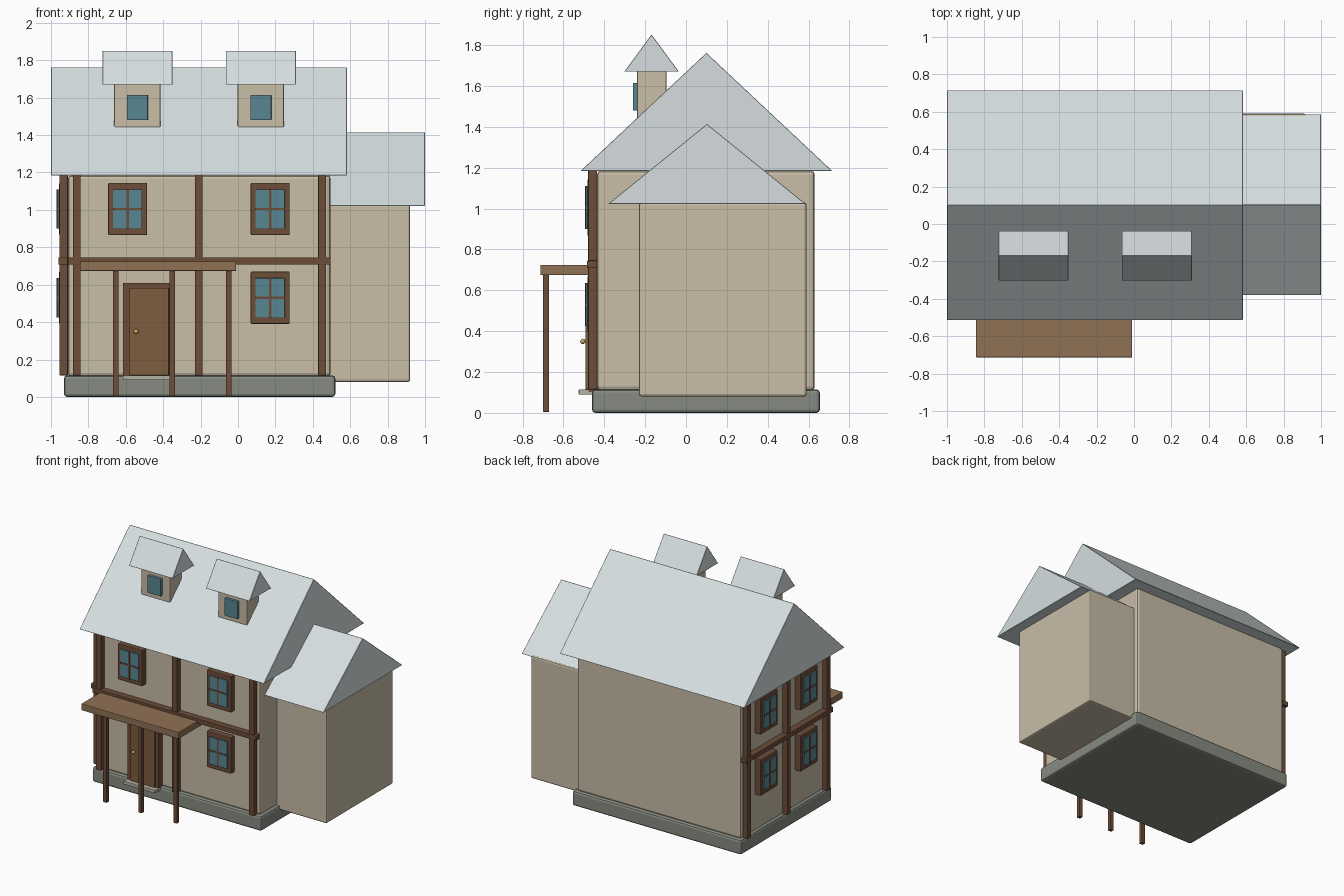
import bpy
import bmesh
from math import radians

if "Cube" in bpy.data.objects:
    bpy.data.objects.remove(bpy.data.objects["Cube"])


def material(name, rgb):
    m = bpy.data.materials.new(name)
    m.diffuse_color = (*rgb, 1)
    m.use_nodes = True
    m.node_tree.nodes["Principled BSDF"].inputs["Base Color"].default_value = m.diffuse_color
    return m


PLASTER = material("plaster", (0.58, 0.51, 0.39))
STONE = material("stone", (0.24, 0.26, 0.22))
SLATE = material("slate", (0.67, 0.73, 0.74))
TIMBER = material("timber", (0.15, 0.075, 0.04))
DOOR = material("door_wood", (0.21, 0.11, 0.05))
PORCH = material("porch_wood", (0.28, 0.165, 0.09))
GLASS = material("glass", (0.10, 0.24, 0.29))
BRASS = material("brass", (0.6, 0.42, 0.12))
STEP = material("step_stone", (0.45, 0.45, 0.36))


def finish(name, bm, mat, bevel=0.0, segments=2):
    bmesh.ops.recalc_face_normals(bm, faces=bm.faces)
    me = bpy.data.meshes.new(name)
    bm.to_mesh(me)
    bm.free()
    ob = bpy.data.objects.new(name, me)
    bpy.context.collection.objects.link(ob)
    me.materials.append(mat)
    if bevel:
        mod = ob.modifiers.new("bevel", "BEVEL")
        mod.width = bevel
        mod.segments = segments
        mod.limit_method = "ANGLE"
        mod.angle_limit = radians(30)
    return ob


def box(name, x, y, z, mat, bevel=0.003):
    """Box from (min, max) ranges."""
    bm = bmesh.new()
    bmesh.ops.create_cube(bm, size=1)
    for v in bm.verts:
        v.co = [r[0] + (c + 0.5) * (r[1] - r[0]) for r, c in zip((x, y, z), v.co)]
    return finish(name, bm, mat, bevel)


def gable(name, x, y, z, mat):
    """Closed triangular roof with its ridge along x."""
    bm = bmesh.new()
    profile = [(y[0], z[0]), (y[1], z[0]), ((y[0] + y[1]) / 2, z[1])]
    face = bm.faces.new([bm.verts.new((x[0], a, b)) for a, b in profile])
    ext = bmesh.ops.extrude_face_region(bm, geom=[face], use_keep_orig=True)
    for v in ext["geom"]:
        if isinstance(v, bmesh.types.BMVert):
            v.co.x = x[1]
    return finish(name, bm, mat, 0.002, 1)


FRONT, LEFT = -0.435, -0.91


def on_wall(side, name, u, d, z, mat, bevel=0.003):
    """Box on the front or left wall: u along the wall, d = depth range outward."""
    if side == "front":
        return box(name, u, (FRONT - d[1], FRONT - d[0]), z, mat, bevel)
    return box(name, (LEFT - d[1], LEFT - d[0]), u, z, mat, bevel)


def window(side, name, u, z):
    def part(label, du, dz, depth, mat, bevel=0.002):
        on_wall(side, f"{name}_{label}", (u - du, u + du), (-0.01, depth), (z - dz, z + dz), mat, bevel)
    part("frame", 0.104, 0.14, 0.047, TIMBER, 0.006)
    part("glass", 0.078, 0.105, 0.056, GLASS)
    part("mullion", 0.006, 0.105, 0.06, TIMBER, 0)
    part("transom", 0.078, 0.006, 0.06, TIMBER, 0)


# Main body and side wing
box("foundation", (-0.93, 0.52), (-0.46, 0.655), (0.0, 0.115), STONE, 0.016)
box("main_walls", (LEFT, 0.495), (FRONT, 0.63), (0.11, 1.185), PLASTER, 0.018)
gable("main_roof", (-1.0, 0.582), (-0.515, 0.715), (1.185, 1.762), SLATE)
box("wing_walls", (0.43, 0.92), (-0.23, 0.59), (0.08, 1.03), PLASTER, 0.012)
gable("wing_roof", (0.43, 1.0), (-0.382, 0.587), (1.022, 1.414), SLATE)

# Dormers
for i, x in enumerate((-0.538, 0.122)):
    box(f"dormer_walls_{i}", (x - 0.124, x + 0.124), (-0.24, -0.095), (1.44, 1.68), PLASTER, 0.006)
    box(f"dormer_window_{i}", (x - 0.056, x + 0.056), (-0.26, -0.23), (1.48, 1.615), GLASS)
    gable(f"dormer_roof_{i}", (x - 0.187, x + 0.187), (-0.302, -0.035), (1.67, 1.852), SLATE)

# Timber framing on the front and left walls
for side, posts, beam in (("front", (-0.862, -0.21, 0.45), (-0.91, 0.495)),
                          ("left", (0.585, 0.1, -0.39), (-0.435, 0.63))):
    for i, u in enumerate(posts):
        on_wall(side, f"{side}_post_{i}", (u - 0.021, u + 0.021), (0.0, 0.044), (0.115, 1.185), TIMBER)
    on_wall(side, f"{side}_beam", beam, (0.0, 0.05), (0.708, 0.745), TIMBER)

# Windows
for i, (u, z) in enumerate(((-0.59, 1.005), (0.172, 1.005), (0.172, 0.53))):
    window("front", f"front_window_{i}", u, z)
for i, (u, z) in enumerate((u, z) for u in (0.348, -0.143) for z in (1.005, 0.53)):
    window("left", f"left_window_{i}", u, z)

# Door, step and knob
on_wall("front", "door_frame", (-0.615, -0.345), (-0.01, 0.045), (0.1, 0.61), TIMBER)
on_wall("front", "door", (-0.58, -0.37), (0.0, 0.058), (0.115, 0.583), DOOR)
box("door_step", (-0.615, -0.345), (-0.525, -0.44), (0.09, 0.115), STEP)
bm = bmesh.new()
bmesh.ops.create_uvsphere(bm, u_segments=16, v_segments=8, radius=0.013)
bmesh.ops.translate(bm, verts=bm.verts, vec=(-0.545, -0.505, 0.35))
for f in bm.faces:
    f.smooth = True
finish("door_knob", bm, BRASS)

# Porch
box("porch_roof", (-0.845, -0.01), (-0.713, -0.435), (0.674, 0.725), PORCH)
for i, x in enumerate((-0.653, -0.351, -0.05)):
    box(f"porch_post_{i}", (x - 0.015, x + 0.015), (-0.7, -0.67), (0.005, 0.68), TIMBER)
